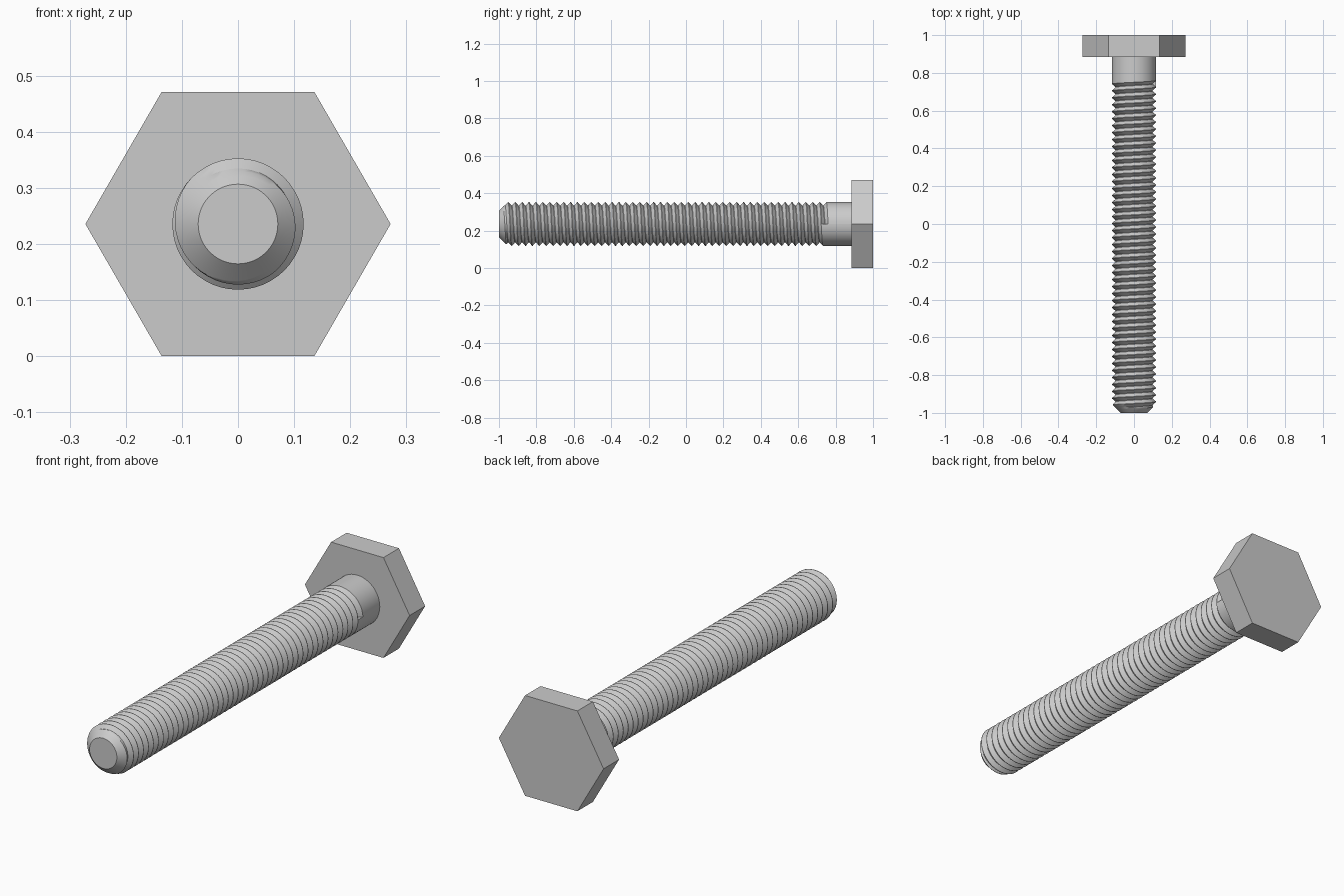
import bpy, bmesh
from math import pi, sin, cos, radians

if "Cube" in bpy.data.objects:
    bpy.data.objects.remove(bpy.data.objects["Cube"])

CZ = 0.2355                      # height of the bolt axis
R, ROOT, TIP = 0.117, 0.099, 0.071
PITCH, TURNS, N = 0.037, 50, 48
Y_END, Y_HEAD = 0.762, 0.885


def finish(bm, name, smooth):
    bmesh.ops.recalc_face_normals(bm, faces=bm.faces)
    mesh = bpy.data.meshes.new(name)
    bm.to_mesh(mesh)
    bm.free()
    obj = bpy.data.objects.new(name, mesh)
    bpy.context.collection.objects.link(obj)
    if smooth:
        bpy.ops.object.select_all(action='DESELECT')
        obj.select_set(True)
        bpy.context.view_layer.objects.active = obj
        bpy.ops.object.shade_smooth_by_angle(angle=radians(30))
    return obj


def point(bm, radius, angle, y):
    return bm.verts.new((radius * cos(angle), y, CZ - radius * sin(angle)))


# hexagonal head
bm = bmesh.new()
back, front = [[point(bm, 0.272, k * pi / 3, y) for k in range(6)] for y in (1.0, Y_HEAD)]
bm.faces.new(back)
bm.faces.new(front)
for k in range(6):
    j = (k + 1) % 6
    bm.faces.new((back[k], back[j], front[j], front[k]))
finish(bm, "hex_head", False)

# threaded shank: one tooth profile swept along a right-handed helix
bm = bmesh.new()
MID = (R + ROOT) / 2
profile = [(0, R), (0.22, MID), (0.44, ROOT), (0.5, ROOT), (0.72, MID), (0.94, R)]
M = TURNS * N


def helix_point(i, offset, radius):
    y = max(-1.0, Y_END + PITCH * ((i - M) / N + offset))
    return point(bm, min(radius, TIP + y + 1.0), 2 * pi * i / N, y)   # chamfered tip


rows = [[helix_point(i, o, r) for i in range(M - N + 1)] for o, r in profile]
first = rows[0] + [helix_point(i, 0, R) for i in range(M - N + 1, M + 1)]
rows[0] = first
for i in range(M - N):
    for a, b in zip(rows, rows[1:]):
        bm.faces.new((a[i], a[i + 1], b[i + 1], b[i]))
    bm.faces.new((rows[-1][i], rows[-1][i + 1], first[i + 1 + N], first[i + N]))

# abrupt end of the thread groove
bm.faces.new([row[M - N] for row in rows] + [first[M]])

# plain shank between thread and head
ring = [point(bm, R, 2 * pi * i / N, Y_HEAD + 0.01) for i in range(N)]
for i in range(N):
    bm.faces.new((first[M - N + i], first[M - N + i + 1], ring[(i + 1) % N], ring[i]))
bm.faces.new(ring)

# flat tip
bmesh.ops.remove_doubles(bm, verts=bm.verts, dist=1e-5)
bm.faces.new([point(bm, TIP, 2 * pi * i / N, -1.0) for i in range(N)])
bmesh.ops.remove_doubles(bm, verts=bm.verts, dist=1e-5)
finish(bm, "threaded_shank", True)
